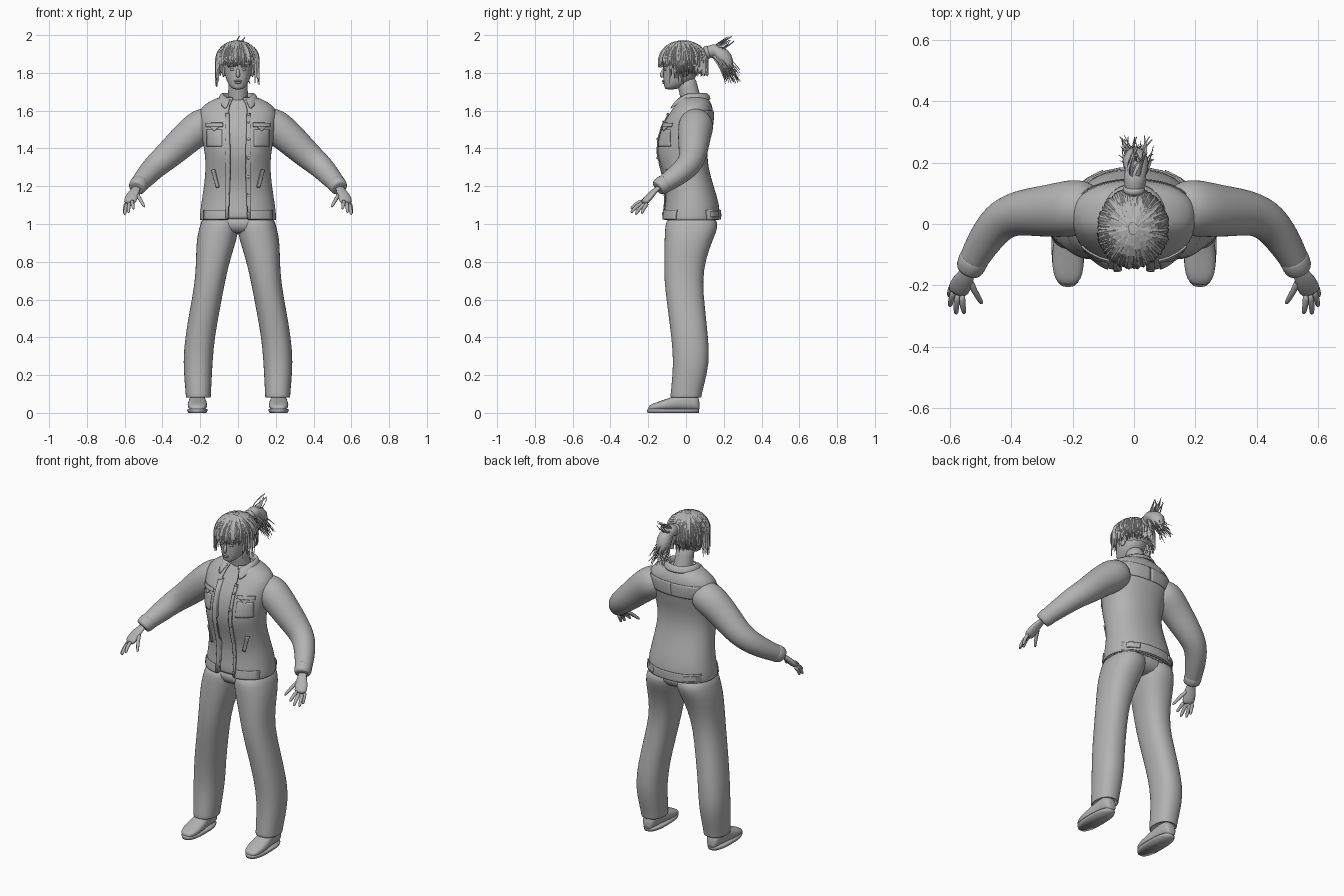
import bpy, bmesh, math, random
from math import sin, cos, pi, radians, exp
from mathutils import Vector as V
from mathutils.bvhtree import BVHTree

random.seed(4)
cube = bpy.data.objects.get("Cube")
if cube:
    bpy.data.objects.remove(cube)

grey = bpy.data.materials.new("plain_grey")
grey.use_nodes = True
tone = (0.45, 0.45, 0.45, 1)
grey.diffuse_color = tone
grey.node_tree.nodes["Principled BSDF"].inputs["Base Color"].default_value = tone


def finish(name, bm, sub=0, thick=0, mirror=False, smooth=True):
    bmesh.ops.recalc_face_normals(bm, faces=bm.faces)
    for f in bm.faces:
        f.smooth = smooth
    me = bpy.data.meshes.new(name)
    bm.to_mesh(me)
    bm.free()
    me.materials.append(grey)
    ob = bpy.data.objects.new(name, me)
    bpy.context.collection.objects.link(ob)
    if mirror:
        ob.modifiers.new("mirror", 'MIRROR').use_mirror_merge = False
    if thick:
        m = ob.modifiers.new("thickness", 'SOLIDIFY')
        m.thickness, m.offset = thick, 1
    if sub:
        m = ob.modifiers.new("smooth", 'SUBSURF')
        m.levels = m.render_levels = sub
    return ob


def se(c, p):
    return math.copysign(abs(c) ** (2 / p), c)


def skin(bm, rings, n=16, power=2, caps=True, gap=False):
    """Bridge rings of (centre, side axis, front axis); gap leaves the front open."""
    rows = [[bm.verts.new(c + u * se(sin(2 * pi * i / n), power) + w * se(cos(2 * pi * i / n), power))
             for i in range(n)] for c, u, w in rings]
    for a, b in zip(rows, rows[1:]):
        for i in range(n):
            if not (gap and i in (0, n - 1)):
                j = (i + 1) % n
                bm.faces.new((a[i], a[j], b[j], b[i]))
    if caps:
        bm.faces.new(rows[0])
        bm.faces.new(rows[-1])


def level(table, grow=0.0):
    """Horizontal rings from (z, cx, cy, rx, ry)."""
    return [(V((x, y, z)), V((rx + grow, 0, 0)), V((0, -ry - grow, 0))) for z, x, y, rx, ry in table]


def along(points, radii, flat=1.0):
    """Rings square to a path."""
    pts, out = [V(p) for p in points], []
    for i, p in enumerate(pts):
        t = (pts[min(i + 1, len(pts) - 1)] - pts[max(i - 1, 0)]).normalized()
        u = t.cross(V((0.3, -0.8, 0.5))).normalized()
        out.append((p, u * radii[i], t.cross(u) * radii[i] * flat))
    return out


def tube(name, points, radii, flat=1.0, n=12, mirror=True, sub=1):
    bm = bmesh.new()
    skin(bm, along(points, radii, flat), n)
    return finish(name, bm, sub, mirror=mirror)


def ball(name, centre, size, mirror=False):
    bm = bmesh.new()
    bmesh.ops.create_uvsphere(bm, u_segments=20, v_segments=12, radius=1)
    for v in bm.verts:
        v.co = V(centre) + V(a * b for a, b in zip(v.co, size))
    return finish(name, bm, mirror=mirror)


# Trousers: seat plus flared legs
bm = bmesh.new()
skin(bm, level([(0.945, 0, .02, .13, .09), (0.98, 0, .028, .19, .13), (1.06, 0, .03, .185, .135)]), 24, 2.3)
finish("trouser_seat", bm, 1)
bm = bmesh.new()
skin(bm, level([(1.05, .09, .03, .10, .135), (.98, .10, .03, .105, .142), (.92, .113, .015, .108, .13),
                (.82, .131, -.005, .092, .112), (.7, .147, -.015, .08, .102), (.55, .175, .002, .08, .1),
                (.4, .202, .02, .079, .098), (.27, .213, .03, .079, .097), (.15, .211, .01, .071, .087),
                (.095, .21, 0, .067, .083), (.08, .21, 0, .067, .083), (.08, .21, 0, .058, .072),
                (.12, .21, 0, .055, .07)]), 20, 2.3)
finish("trouser_leg", bm, 1, mirror=True)

# Shoes: sole and upper
bm = bmesh.new()
skin(bm, [(V((.215, y, h / 2 + .012)), V((w, 0, 0)), V((0, 0, h / 2))) for y, w, h in
          [(-.2, .02, .02), (-.185, .042, .035), (-.14, .054, .05), (-.08, .052, .07), (-.03, .044, .095),
           (.03, .042, .1), (.062, .036, .085), (.072, .02, .05)]], 14, 2.5)
finish("shoe_upper", bm, 1, mirror=True)
bm = bmesh.new()
foot = [(0, .215, -.068, .048, .136), (.014, .215, -.068, .054, .138), (.02, .215, -.068, .052, .136)]
skin(bm, level(foot), 24, 2.6)
finish("shoe_sole", bm, mirror=True)

# Jacket body, open at the front, over a shirt
body = [(1.02, 0, .028, .198, .145), (1.035, 0, .028, .2, .147), (1.1, 0, .033, .193, .142),
        (1.2, 0, .02, .176, .122), (1.3, 0, -.008, .167, .122), (1.36, 0, -.016, .171, .126),
        (1.42, 0, -.014, .18, .127), (1.5, 0, 0, .193, .133), (1.56, 0, .02, .203, .122),
        (1.61, 0, .035, .2, .104), (1.645, 0, .04, .15, .087), (1.67, 0, .035, .085, .072)]


def bust(bm):
    for v in bm.verts:
        if v.co.y < 0:
            v.co.y -= .018 * exp(-((abs(v.co.x) - .085) / .05) ** 2 - ((v.co.z - 1.41) / .07) ** 2)


bm = bmesh.new()
skin(bm, level(body, -.012), 32, 2.25)
bust(bm)
finish("shirt", bm, 1)
bm = bmesh.new()
skin(bm, level(body, -.004), 32, 2.25, caps=False, gap=True)
bust(bm)
jacket = finish("jacket_body", bm, 1, thick=.008)
bpy.context.view_layer.update()
tree = BVHTree.FromObject(jacket, bpy.context.evaluated_depsgraph_get())


def plate(name, a, b, c, d, side=-1, thick=.006, mirror=True):
    """Thin panel of (x, z) corners laid on the front (-1) or back (1) of the jacket."""
    bm, n = bmesh.new(), 8
    grid = []
    for i in range(n + 1):
        for j in range(n + 1):
            s, t = i / n, j / n
            x, z = (V(a) * (1 - s) + V(b) * s) * (1 - t) + (V(d) * (1 - s) + V(c) * s) * t
            hit = tree.ray_cast(V((x, side, z)), V((0, -side, 0)))[0]
            grid.append(bm.verts.new((x, (hit.y if hit else .03) + side * thick, z)))
    for i in range(n):
        for j in range(n):
            k = i * (n + 1) + j
            bm.faces.new((grid[k], grid[k + 1], grid[k + n + 2], grid[k + n + 1]))
    ob = finish(name, bm, mirror=mirror, thick=thick)
    ob.modifiers["thickness"].offset = 0
    return ob


def box_plate(name, x0, x1, z0, z1, **kw):
    return plate(name, (x0, z0), (x1, z0), (x1, z1), (x0, z1), **kw)


# Jacket trim
box_plate("button_placket", .042, .066, 1.03, 1.585)
plate("chest_pocket_flap", (.08, 1.515), (.17, 1.515), (.17, 1.535), (.08, 1.535))
plate("flap_point", (.1, 1.515), (.15, 1.515), (.126, 1.492), (.124, 1.492))
box_plate("chest_pocket", .085, .165, 1.41, 1.5, thick=.003)
plate("welt_pocket", (.098, 1.195), (.115, 1.19), (.14, 1.285), (.123, 1.29))
box_plate("front_waistband", .04, .18, 1.025, 1.075)
for s in (-1, 1):
    box_plate("back_waistband", -.18, .18, 1.025, 1.075, side=1, mirror=False) if s > 0 else None
    box_plate("back_yoke", .0 if s > 0 else -.17, .17 if s > 0 else 0, 1.52, 1.6, side=1, thick=.003, mirror=False)
box_plate("waist_tab", .1, .165, 1.038, 1.066, side=1, thick=.009)
for z in (1.055, 1.15, 1.25, 1.35, 1.45, 1.54, 1.58):
    hit = tree.ray_cast(V((.054, -1, z)), V((0, 1, 0)))[0]
    ball("jacket_button", (.054, hit.y - .009, z), (.008, .004, .008))

# Collar: folded band with pointed front wings
bm = bmesh.new()
rows = []
for i in range(25):
    t = radians(-152 + 304 * i / 24)
    f = max(0, -cos(t)) ** 2
    side, back = sin(t), cos(t)
    rows.append([bm.verts.new(p) for p in (
        (.07 * side, .03 + .07 * back, 1.655 - .03 * f),
        (.084 * side, .03 + .08 * back, 1.705 - .04 * f),
        (.105 * side * (1 + .25 * f), .03 + .1 * back - .045 * f, 1.655 - .075 * f))])
for a, b in zip(rows, rows[1:]):
    for k in (0, 1):
        bm.faces.new((a[k], a[k + 1], b[k + 1], b[k]))
finish("jacket_collar", bm, 1, thick=.006)

# Sleeves, cuffs and hands
tube("sleeve", [(.11, .05, 1.545), (.18, .055, 1.53), (.25, .045, 1.475), (.32, .04, 1.41), (.385, .035, 1.35),
                (.44, .01, 1.305), (.485, -.05, 1.255), (.52, -.11, 1.215), (.537, -.145, 1.193)],
     [.07, .098, .09, .082, .073, .066, .058, .049, .044], n=16, sub=2)
tube("cuff", [(.517, -.105, 1.219), (.519, -.109, 1.216), (.537, -.148, 1.192), (.538, -.15, 1.19)],
     [.045, .052, .047, .04], n=16)
tube("palm", [(.533, -.13, 1.2), (.543, -.16, 1.182), (.558, -.185, 1.155), (.572, -.215, 1.12), (.578, -.227, 1.11)],
     [.024, .025, .036, .038, .026], flat=.5)
for tip, root in [((.602, -.235, 1.055), (.592, -.2, 1.112)), ((.6, -.268, 1.05), (.585, -.214, 1.11)),
                  ((.58, -.293, 1.06), (.573, -.226, 1.115)), ((.553, -.292, 1.08), (.56, -.228, 1.125)),
                  ((.495, -.26, 1.09), (.538, -.175, 1.165))]:
    root, tip = V(root), V(tip)
    mid = root.lerp(tip, .5) + V((.003, -.004, .005))
    tube("finger", [root, mid, root.lerp(tip, .93), tip], [.0125, .0105, .009, .004], n=8)

# Neck, head and face
tube("neck", [(0, .035, 1.6), (0, .025, 1.67), (0, .01, 1.72), (0, 0, 1.78)], [.065, .056, .053, .055], mirror=False)
bm = bmesh.new()
skin(bm, level([(1.712, 0, -.082, .02, .025), (1.722, 0, -.072, .038, .043), (1.745, 0, -.05, .055, .068),
                (1.775, 0, -.034, .067, .087), (1.81, 0, -.025, .074, .096), (1.85, 0, -.02, .08, .104),
                (1.9, 0, -.015, .083, .1), (1.945, 0, -.01, .062, .07), (1.96, 0, -.01, .03, .035)]), 20, 2.15)
finish("head", bm, 2)
tube("nose", [(0, -.117, 1.825), (0, -.127, 1.8), (0, -.131, 1.786), (0, -.12, 1.776)], [.007, .01, .013, .009],
     n=8, mirror=False)
ball("upper_lip", (0, -.12, 1.757), (.021, .007, .005))
ball("lower_lip", (0, -.118, 1.748), (.018, .007, .006))
ball("eye", (.029, -.108, 1.818), (.014, .011, .007), mirror=True)
ball("brow", (.031, -.113, 1.835), (.02, .007, .004), mirror=True)
ball("ear", (.076, -.005, 1.81), (.01, .02, .032), mirror=True)

# Hair cap, open over the face and nape
crown, size = V((-.003, -.015, 1.862)), V((.109, .122, .103))
bm = bmesh.new()
bmesh.ops.create_uvsphere(bm, u_segments=28, v_segments=18, radius=1)
for v in bm.verts:
    v.co = crown + V(a * b for a, b in zip(v.co, size))
low = [f for f in bm.faces if f.calc_center_median().z < (1.85 if f.calc_center_median().y < -.04 else 1.79)]
bmesh.ops.delete(bm, geom=low, context='FACES')
finish("hair_cap", bm)


def lock(bm, pts, width, out):
    """Tapered two-sided strand card, ridged along its middle."""
    rows = []
    for i, p in enumerate(pts):
        t = (pts[min(i + 1, len(pts) - 1)] - pts[max(i - 1, 0)]).normalized()
        w = t.cross(out).normalized() * width * (1 - (i / (len(pts) - 1)) ** 2 * .95)
        rows.append([bm.verts.new(q) for q in (p - w, p + out * width * .4, p + w)])
    for a, b in zip(rows, rows[1:]):
        for k in (0, 1):
            bm.faces.new((a[k], a[k + 1], b[k + 1], b[k]))


# Layered strands flowing from the crown
bm = bmesh.new()
for k in range(300):
    t = random.uniform(-pi, pi)
    front, flank = cos(t) > .55, abs(sin(t)) > .6
    end = random.uniform(1.825, 1.86) if front else random.uniform(1.72, 1.8) if flank and cos(t) > -.1 \
        else random.uniform(1.78, 1.82)
    lift, start, pts = random.uniform(1.0, 1.07), random.uniform(.1, .9), []
    for i in range(8):
        s = i / 7
        phi = start + (pi / 2 - start) * min(1, s * 1.5)
        z = crown.z + size.z * cos(phi) * lift
        if s > .667:
            z = crown.z + (end - crown.z) * (s - .667) * 3
        swing = t + .12 * sin(k) * s
        pts.append(V((crown.x + size.x * lift * sin(phi) * sin(swing),
                      crown.y - size.y * lift * sin(phi) * cos(swing), z)))
    lock(bm, pts, random.uniform(.006, .013), V((sin(t), -cos(t), .3)).normalized())
finish("hair_strands", bm, smooth=False)

# Ponytail: full core, tie and spiky strands
tube("ponytail_core", [(0, .08, 1.9), (0, .115, 1.91), (.005, .15, 1.92), (.005, .19, 1.9), (.005, .22, 1.85),
                       (.005, .24, 1.79)], [.03, .028, .048, .052, .042, .008], mirror=False)
tube("hair_tie", [(0, .1, 1.905), (0, .104, 1.906), (0, .12, 1.912), (0, .124, 1.913)], [.028, .038, .038, .028],
     mirror=False)
bm = bmesh.new()
for k in range(90):
    a, r = random.uniform(-pi, pi), random.uniform(.03, .055)
    up = k % 9 == 0
    spread = V((cos(a) * r, 0, sin(a) * r))
    tip = V((random.uniform(-.02, .04), random.uniform(.22, .26), random.uniform(1.95, 1.995))) if up else \
        V((random.uniform(-.05, .07), random.uniform(.2, .29), random.uniform(1.74, 1.82)))
    base, mid = V((0, .115, 1.91)), V((.005, .175, 1.915)) + spread
    pts = [base.lerp(mid, s) * (1 - s) + mid.lerp(tip, s) * s for s in (i / 6 for i in range(7))]
    lock(bm, pts, random.uniform(.006, .012), V((cos(a), .3, sin(a))).normalized())
finish("ponytail_strands", bm, smooth=False)
